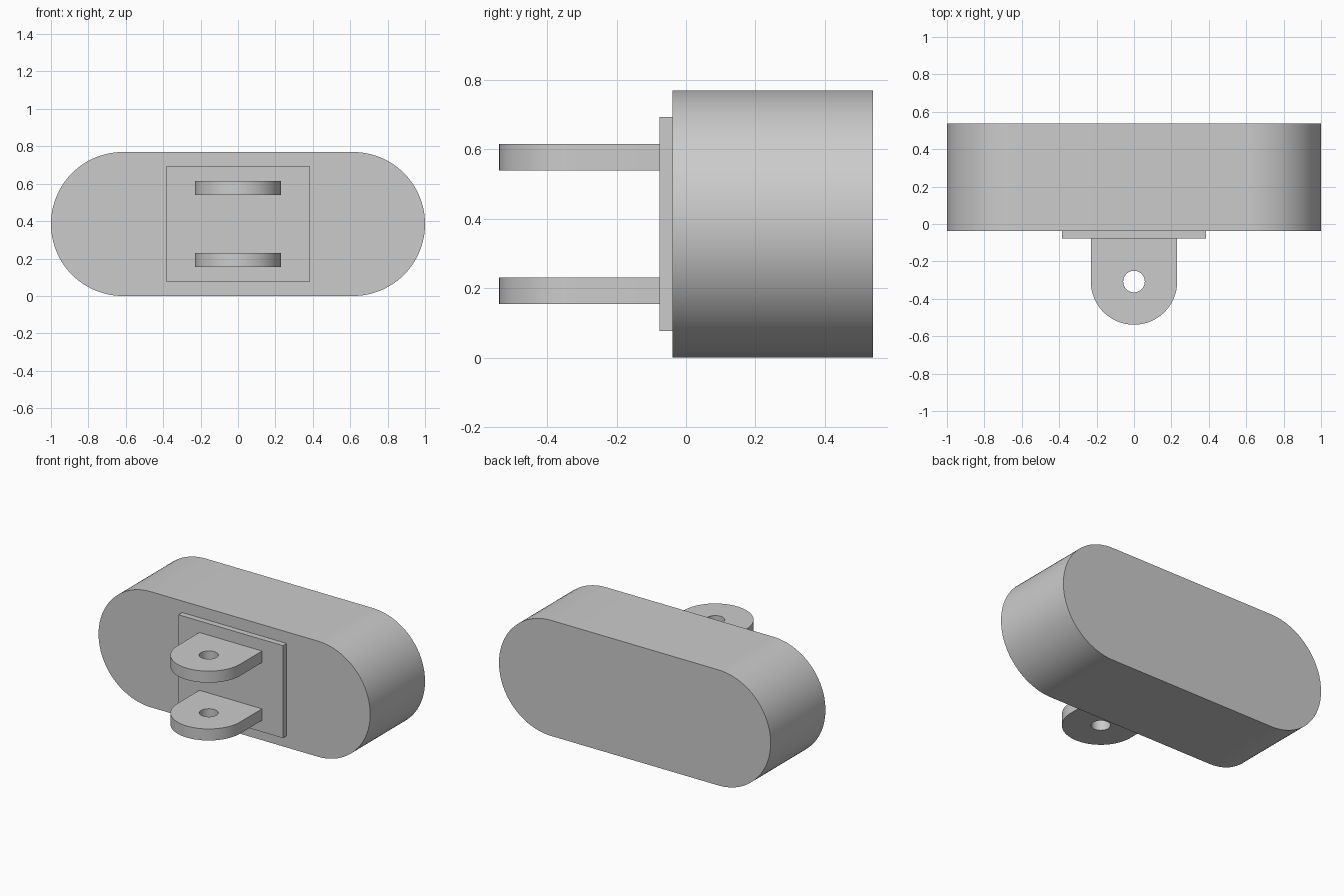
import bpy
import bmesh
from math import sin, cos, pi, radians
from mathutils import Matrix, Vector

cube = bpy.data.objects.get("Cube")
if cube:
    bpy.data.objects.remove(cube, do_unlink=True)

U = 2 / 52          # design unit: the body is 52 units long
FRONT = -1 * U      # front face of the body
BACK = 14 * U
OVERLAP = 0.25 * U  # parts sink slightly into what they are mounted on

grey = bpy.data.materials.new("light grey")
grey.use_nodes = True
colour = (0.6, 0.6, 0.6, 1)
grey.diffuse_color = colour
grey.node_tree.nodes["Principled BSDF"].inputs["Base Color"].default_value = colour


def arc(cx, cy, r, start, end, steps=48):
    """Points along an arc, both ends included."""
    angles = [start + (end - start) * i / steps for i in range(steps + 1)]
    return [(cx + r * cos(a), cy + r * sin(a)) for a in angles]


def prism(name, loops, depth, matrix):
    """Fill a flat outline (with optional holes) and extrude it along local z."""
    bm = bmesh.new()
    edges = []
    for loop in loops:
        verts = [bm.verts.new((x, y, 0)) for x, y in loop]
        edges += [bm.edges.new((a, b)) for a, b in zip(verts, verts[1:] + verts[:1])]
    if len(loops) == 1:
        bm.faces.new(list(bm.verts))
    else:
        bmesh.ops.triangle_fill(bm, edges=edges, use_beauty=True)
    cap = bmesh.ops.extrude_face_region(bm, geom=list(bm.faces), use_keep_orig=True)
    top = [g for g in cap["geom"] if isinstance(g, bmesh.types.BMVert)]
    bmesh.ops.translate(bm, verts=top, vec=Vector((0, 0, depth)))
    bmesh.ops.transform(bm, matrix=matrix, verts=list(bm.verts))
    bmesh.ops.recalc_face_normals(bm, faces=list(bm.faces))
    mesh = bpy.data.meshes.new(name)
    bm.to_mesh(mesh)
    bm.free()
    mesh.materials.append(grey)
    mesh.shade_smooth()
    mesh.set_sharp_from_angle(angle=radians(30))
    obj = bpy.data.objects.new(name, mesh)
    bpy.context.collection.objects.link(obj)
    return obj


# Upright profiles are drawn in x/z and extruded from the back towards the front
upright = Matrix.Rotation(pi / 2, 4, "X")

# Body: long block with fully rounded ends
r = 10 * U
stadium = arc(16 * U, r, r, -pi / 2, pi / 2) + arc(-16 * U, r, r, pi / 2, 3 * pi / 2)
prism("body", [stadium], BACK - FRONT, Matrix.Translation((0, BACK, 0)) @ upright)

# Mounting plate on the front
w, low, high = 10 * U, 2 * U, 18 * U
plate = [(-w, low), (w, low), (w, high), (-w, high)]
prism("mounting_plate", [plate], U + OVERLAP,
      Matrix.Translation((0, FRONT + OVERLAP, 0)) @ upright)

# Pair of lugs with round ends and pin holes
lug_r, pin_y, root = 6 * U, -8 * U, FRONT - U + OVERLAP
outline = [(lug_r, root), (-lug_r, root)] + arc(0, pin_y, lug_r, pi, 2 * pi)
hole = arc(0, pin_y, 1.5 * U, 0, 2 * pi)[:-1]
for name, z in (("lower_lug", 4 * U), ("upper_lug", 14 * U)):
    prism(name, [outline, hole], 2 * U, Matrix.Translation((0, 0, z)))
